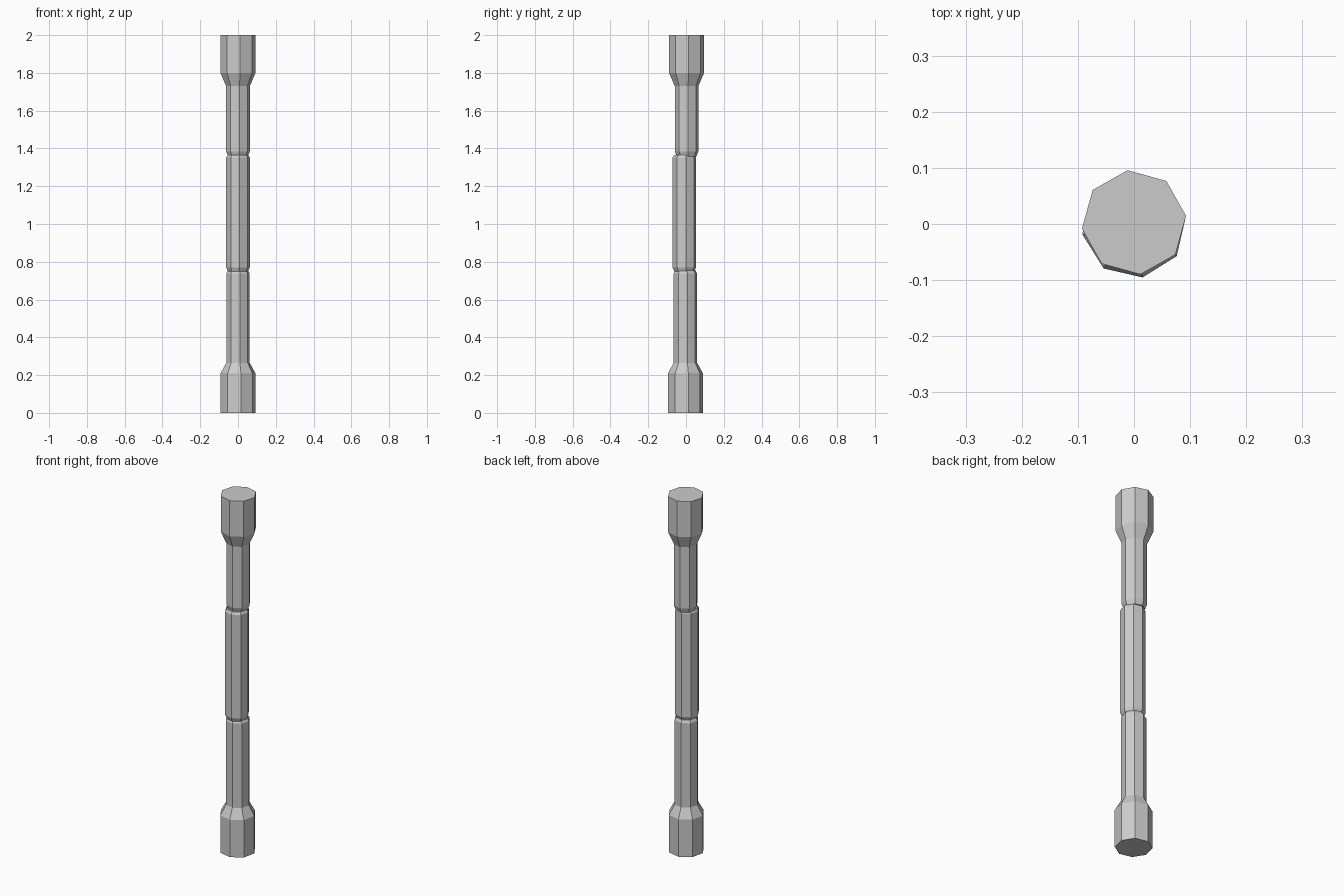
import bpy, bmesh, math

if "Cube" in bpy.data.objects:
    bpy.data.objects.remove(bpy.data.objects["Cube"])

SIDES = 8


def lathe(name, profile, cy, turn):
    """Closed eight-sided column from (radius, z) rings, centred on (0, cy)."""
    bm = bmesh.new()
    rings = []
    for r, z in profile:
        ring = []
        for i in range(SIDES):
            a = math.radians(turn) + i * math.tau / SIDES
            ring.append(bm.verts.new((r * math.cos(a), cy + r * math.sin(a), z)))
        rings.append(ring)
    for low, high in zip(rings, rings[1:]):
        for i in range(SIDES):
            j = (i + 1) % SIDES
            bm.faces.new((low[i], low[j], high[j], high[i]))
    bm.faces.new(rings[0][::-1])
    bm.faces.new(rings[-1])
    mesh = bpy.data.meshes.new(name)
    bm.to_mesh(mesh)
    bm.free()
    obj = bpy.data.objects.new(name, mesh)
    bpy.context.collection.objects.link(obj)
    return obj


# Lower section with flared foot
lathe("lower_section",
      [(0.0935, 0), (0.0935, 0.21), (0.063, 0.265), (0.063, 0.738), (0.054, 0.753)],
      -0.003, 9.5)

# Plain middle section with chamfered ends
lathe("middle_section",
      [(0.053, 0.748), (0.063, 0.77), (0.063, 1.352), (0.055, 1.364)],
      -0.009, 8)

# Upper section with flared head
lathe("upper_section",
      [(0.053, 1.358), (0.063, 1.385), (0.063, 1.73), (0.0935, 1.80), (0.0935, 2.0)],
      0.003, 7)
